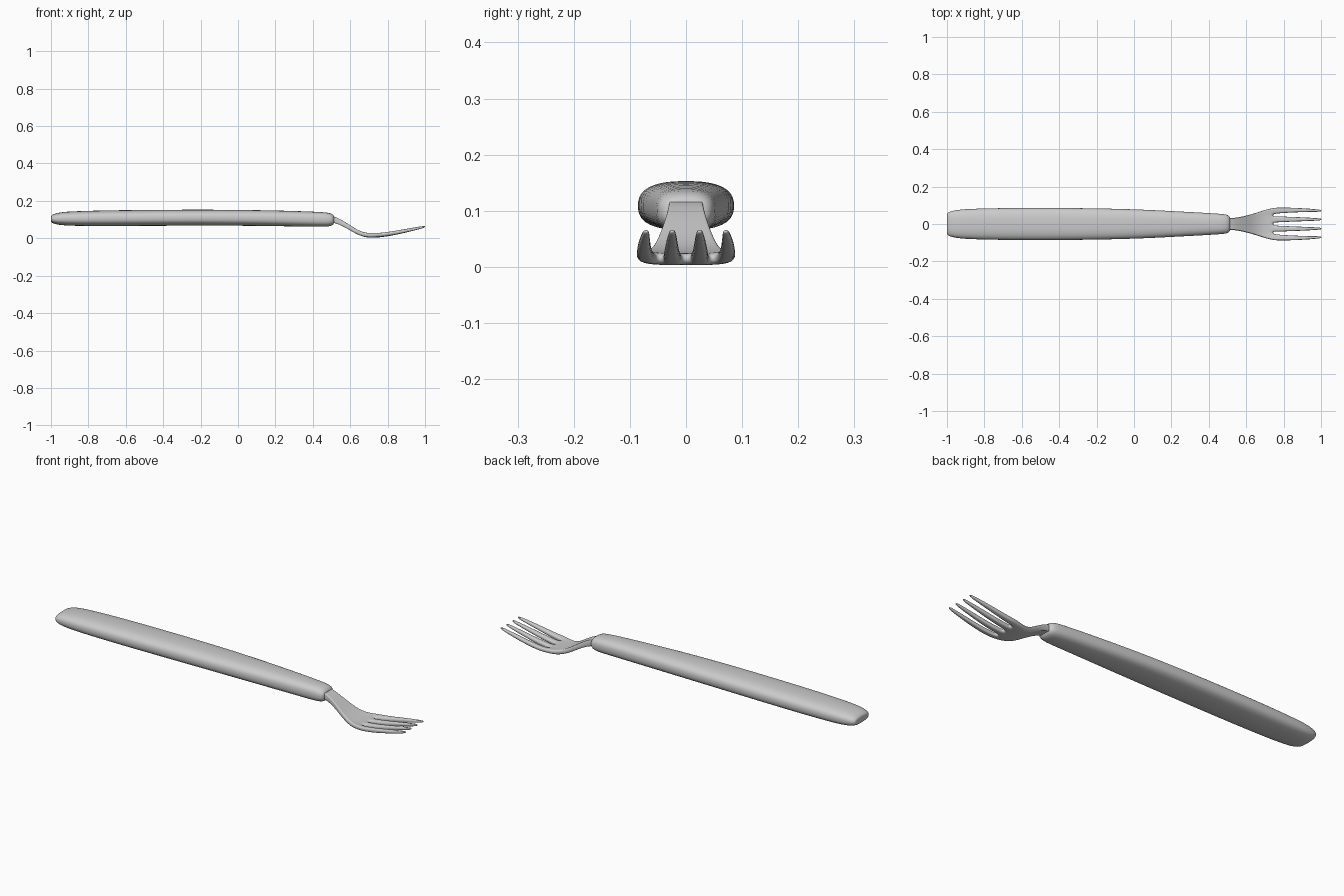
import bpy, bmesh, math

if "Cube" in bpy.data.objects:
    bpy.data.objects.remove(bpy.data.objects["Cube"])


def finish(bm, name, levels):
    bmesh.ops.recalc_face_normals(bm, faces=bm.faces)
    mesh = bpy.data.meshes.new(name)
    bm.to_mesh(mesh)
    bm.free()
    for p in mesh.polygons:
        p.use_smooth = True
    ob = bpy.data.objects.new(name, mesh)
    bpy.context.collection.objects.link(ob)
    mod = ob.modifiers.new("Subdivision", "SUBSURF")
    mod.levels = mod.render_levels = levels
    return ob


# Handle: soft rectangular rings (x, half width, bottom z, top z)
rings = [(-1.0, .045, .093, .113), (-.999, .058, .086, .122), (-.985, .067, .077, .131),
         (-.95, .076, .070, .140), (-.88, .082, .066, .145), (-.7, .086, .065, .150),
         (-.5, .087, .066, .152), (-.2, .085, .068, .154), (.05, .078, .067, .152),
         (.25, .067, .064, .148), (.4, .059, .062, .143), (.475, .054, .061, .139),
         (.5, .050, .066, .133), (.513, .040, .076, .122), (.514, .028, .085, .114)]
N, POWER = 24, 2 / 2.6


def soft(v):
    return math.copysign(abs(v) ** POWER, v)


bm = bmesh.new()
loops = []
for x, w, z0, z1 in rings:
    angles = [2 * math.pi * i / N for i in range(N)]
    loops.append([bm.verts.new((x, w * soft(math.cos(a)),
                                (z0 + z1) / 2 + (z1 - z0) / 2 * soft(math.sin(a))))
                  for a in angles])
for a, b in zip(loops, loops[1:]):
    for i in range(N):
        j = (i + 1) % N
        bm.faces.new((a[i], a[j], b[j], b[i]))
bm.faces.new(loops[0])
bm.faces.new(loops[-1])
finish(bm, "handle", 1)

# Fork head: rows of (x, half width, middle z, thickness)
plate = [(.48, .031, .105, .036), (.52, .031, .099, .034), (.56, .036, .080, .030),
         (.60, .045, .056, .027), (.64, .056, .031, .025), (.68, .069, .017, .023),
         (.715, .080, .0135, .022), (.745, .086, .0145, .021)]
# Tine rows: (x, tine half width, middle z, thickness, outer tine centre, inner tine centre)
tines = [(.76, .0165, .016, .021, .0715, .0245), (.80, .0150, .021, .021, .0735, .0250),
         (.86, .0125, .032, .020, .0745, .0255), (.93, .0095, .047, .017, .0735, .0250),
         (.985, .0065, .059, .012, .0715, .0245), (1.002, .0040, .063, .007, .071, .0245)]

bm = bmesh.new()
grid = {}


def add_row(r, x, ys, z, t, lift):
    for c, y in enumerate(ys):
        zz = z + lift * (abs(y) / .086) ** 4
        grid[r, c] = (bm.verts.new((x, y, zz + t / 2)), bm.verts.new((x, y, zz - t / 2)))


def tine_columns(half, outer, inner):
    return [m + k * half for m in (-outer, -inner, inner, outer) for k in (-1, 0, 1)]


for r, (x, w, z, t) in enumerate(plate):
    s = w / .086
    lift = .006 * min(1, max(0, (x - .6) / .1))
    add_row(r, x, tine_columns(.0165 * s, .0695 * s, .0240 * s), z, t, lift)
P = len(plate)
for r, (x, h, z, t, outer, inner) in enumerate(tines):
    add_row(P + r, x, tine_columns(h, outer, inner), z, t, .004 * max(0, 1 - r / 4))

# Cells: the plate is solid, the tine rows skip the slots
cells = [(r, c) for r in range(P + len(tines) - 1) for c in range(11)
         if r < P - 1 or c % 3 != 2]
edges = {}
for r, c in cells:
    keys = [(r, c), (r + 1, c), (r + 1, c + 1), (r, c + 1)]
    for side in (0, 1):
        bm.faces.new([grid[k][side] for k in keys])
    for a, b in zip(keys, keys[1:] + keys[:1]):
        edges.setdefault(frozenset((a, b)), []).append((a, b))
# Walls close the rim
for uses in edges.values():
    if len(uses) == 1:
        a, b = uses[0]
        bm.faces.new((grid[a][0], grid[b][0], grid[b][1], grid[a][1]))
bmesh.ops.delete(bm, geom=[v for v in bm.verts if not v.link_faces], context="VERTS")
finish(bm, "fork_head", 2)
